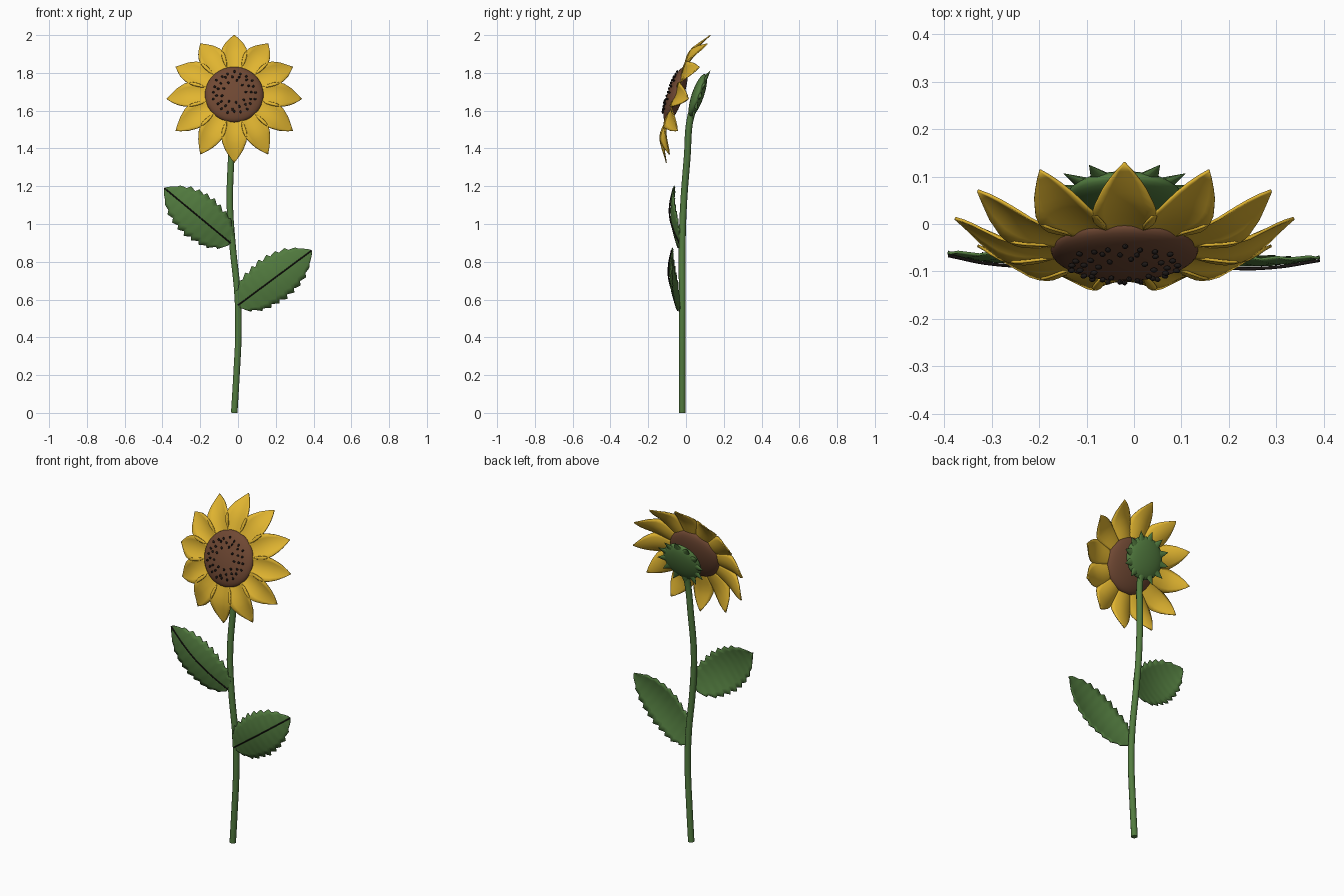
import bpy, bmesh, math
from mathutils import Matrix, Vector

if "Cube" in bpy.data.objects:
    bpy.data.objects.remove(bpy.data.objects["Cube"])


def material(name, rgb):
    m = bpy.data.materials.new(name)
    m.diffuse_color = (*rgb, 1)
    m.use_nodes = True
    m.node_tree.nodes["Principled BSDF"].inputs["Base Color"].default_value = m.diffuse_color
    return m


GREEN = material("leaf green", (0.085, 0.20, 0.05))
YELLOW = material("petal yellow", (0.75, 0.46, 0.03))
BROWN = material("disc brown", (0.16, 0.065, 0.033))
BLACK = material("seed black", (0.012, 0.009, 0.008))

# Flower head frame: local z faces forward and slightly up
HEAD = Matrix.Translation((-0.02, -0.055, 1.685)) @ Matrix.Rotation(math.radians(71), 4, 'X')


def lerp(table, t, col=1):
    for a, b in zip(table, table[1:]):
        if t <= b[0]:
            return a[col] + (b[col] - a[col]) * (t - a[0]) / (b[0] - a[0])
    return table[-1][col]


def finish(name, bm, mat, thickness=0, angle=50):
    me = bpy.data.meshes.new(name)
    bm.to_mesh(me)
    bm.free()
    ob = bpy.data.objects.new(name, me)
    bpy.context.collection.objects.link(ob)
    me.materials.append(mat)
    if thickness:
        s = ob.modifiers.new("thickness", 'SOLIDIFY')
        s.thickness = thickness
        s.offset = 0
    bpy.ops.object.select_all(action='DESELECT')
    bpy.context.view_layer.objects.active = ob
    ob.select_set(True)
    bpy.ops.object.shade_smooth_by_angle(angle=math.radians(angle))
    return ob


def grid(bm, rows, cols, point):
    """Sheet of quads through point(i, v), v running from -1 to 1."""
    vs = [[bm.verts.new(point(i, 2 * j / cols - 1)) for j in range(cols + 1)]
          for i in range(rows + 1)]
    for i in range(rows):
        for j in range(cols):
            bm.faces.new((vs[i][j], vs[i][j + 1], vs[i + 1][j + 1], vs[i + 1][j]))


def tube(name, points, radius, mat):
    cu = bpy.data.curves.new(name, 'CURVE')
    cu.dimensions = '3D'
    cu.bevel_depth = radius
    cu.bevel_resolution = 3
    cu.use_fill_caps = True
    sp = cu.splines.new('BEZIER')
    sp.bezier_points.add(len(points) - 1)
    for bp, p in zip(sp.bezier_points, points):
        bp.co = p
        bp.handle_left_type = bp.handle_right_type = 'AUTO'
    sp.resolution_u = 6
    cu.materials.append(mat)
    ob = bpy.data.objects.new(name, cu)
    bpy.context.collection.objects.link(ob)
    bpy.ops.object.select_all(action='DESELECT')
    bpy.context.view_layer.objects.active = ob
    ob.select_set(True)
    bpy.ops.object.convert(target='MESH')
    bpy.ops.object.shade_smooth_by_angle(angle=math.radians(50))


# Stem
tube("stem", [(-0.02, -0.02, 0.0), (-0.008, -0.02, 0.2), (0.002, -0.02, 0.42),
              (-0.002, -0.02, 0.62), (-0.03, -0.02, 0.9), (-0.043, -0.013, 1.1),
              (-0.036, 0.006, 1.35), (-0.022, 0.025, 1.57), (-0.02, 0.05, 1.64)], 0.018, GREEN)

# Petals: radius, half width, height
PETAL = [(0.10, 0.020, 0.0), (0.14, 0.037, -0.003), (0.18, 0.057, -0.007),
         (0.22, 0.068, -0.012), (0.26, 0.065, -0.022), (0.30, 0.047, -0.040),
         (0.33, 0.025, -0.056), (0.357, 0.001, -0.071)]
bm = bmesh.new()
for k in range(12):
    spin = HEAD @ Matrix.Rotation(k * math.tau / 12, 4, 'Z')

    def petal_point(i, v):
        r = 0.10 + 0.257 * i / 14
        w = lerp(PETAL, r)
        h = lerp(PETAL, r, 2) + 0.022 * (v * w / 0.068) ** 2
        return spin @ Vector((r, v * w, h))
    grid(bm, 14, 6, petal_point)
finish("petals", bm, YELLOW, 0.006)

# Seed disc
bm = bmesh.new()
bmesh.ops.create_uvsphere(bm, u_segments=48, v_segments=20, radius=1,
                          matrix=HEAD @ Matrix.Diagonal((0.155, 0.155, 0.043, 1)))
finish("seed_disc", bm, BROWN)

# Seeds in loose rings
bm = bmesh.new()
for radius, count in ((0.112, 20), (0.09, 15), (0.062, 9)):
    for k in range(count):
        a = k * math.tau / count + 0.3 * math.sin(k * 2.3) / count
        r = radius + 0.006 * math.sin(k * 4.1)
        h = 0.043 * math.sqrt(1 - (r / 0.155) ** 2) + 0.005
        place = HEAD @ Matrix.Rotation(a, 4, 'Z') @ Matrix.Translation((r, 0, h))
        bmesh.ops.create_uvsphere(bm, u_segments=8, v_segments=6, radius=1,
                                  matrix=place @ Matrix.Diagonal((0.008, 0.006, 0.005, 1)))
finish("seeds", bm, BLACK)

# Calyx dome behind the head, with pointed sepals round its rim
CALYX = HEAD @ Matrix.Translation((0, 0.035, -0.112))
bm = bmesh.new()
bmesh.ops.create_uvsphere(bm, u_segments=32, v_segments=16, radius=1,
                          matrix=CALYX @ Matrix.Diagonal((0.118, 0.118, 0.032, 1)))
finish("calyx", bm, GREEN)
bm = bmesh.new()
for k in range(12):
    place = (CALYX @ Matrix.Rotation(k * math.tau / 12, 4, 'Z')
             @ Matrix.Translation((0.122, 0, -0.014)) @ Matrix.Rotation(math.radians(105), 4, 'Y'))
    bmesh.ops.create_cone(bm, cap_ends=True, segments=12, radius1=1, radius2=0.02, depth=1,
                          matrix=place @ Matrix.Diagonal((0.012, 0.026, 0.056, 1)))
finish("sepals", bm, GREEN)

# Leaves: half width along the length
LEAF = [(0, 0.02), (0.06, 0.06), (0.2, 0.103), (0.45, 0.122), (0.62, 0.115),
        (0.78, 0.09), (0.9, 0.052), (1, 0.004)]
TEETH, STEPS = 10, 4


def leaf(name, base, tip):
    base, tip = Vector(base), Vector(tip)
    along = tip - base
    side = Vector((-along.z, 0, along.x)).normalized()
    bow = lambda t: Vector((0, -0.035 * math.sin(math.pi * t), 0))
    bm = bmesh.new()

    def leaf_point(i, v):
        t = i / (TEETH * STEPS)
        tooth = (i % STEPS) / (STEPS - 1)
        w = lerp(LEAF, t) * (0.9 + 0.16 * tooth * abs(v))
        p = base + along * t + bow(t) + side * (v * w)
        p.y += 0.018 * v * v * math.sin(math.pi * t) + 0.004 * (tooth - 0.5) * abs(v)
        return p
    grid(bm, TEETH * STEPS, 8, leaf_point)
    finish(name, bm, GREEN, 0.005)
    tube(name + "_midrib", [base + along * t + bow(t) + Vector((0, -0.007, 0))
                            for t in (0, 0.25, 0.5, 0.75, 1)], 0.0035, BLACK)


leaf("lower_leaf", (0.0, -0.03, 0.57), (0.39, -0.07, 0.86))
leaf("upper_leaf", (-0.04, -0.03, 0.90), (-0.39, -0.06, 1.19))
